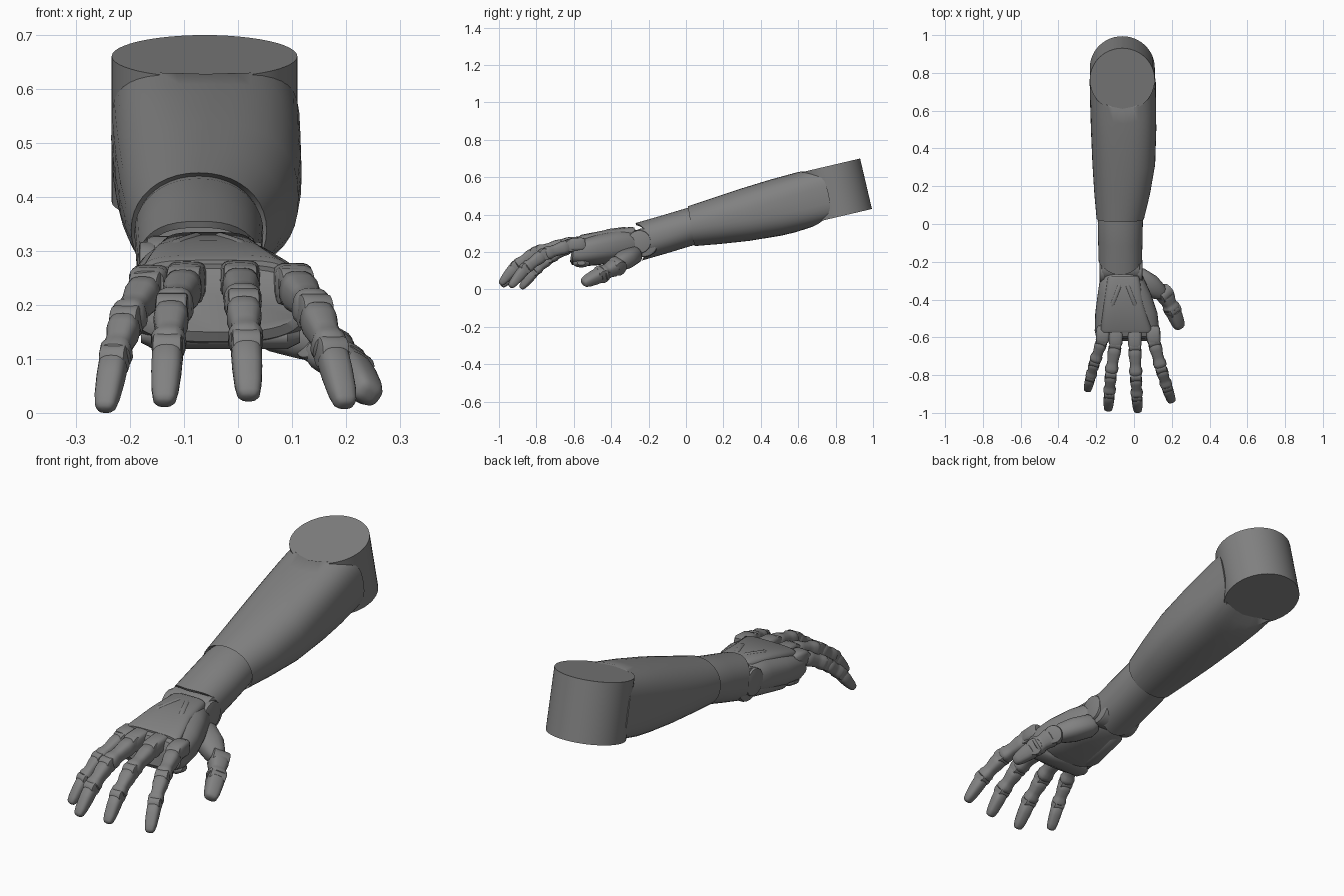
import bpy, bmesh, math
from mathutils import Vector, Matrix

# Dark grey finish used by every part
GREY = bpy.data.materials.new("dark_grey")
GREY.diffuse_color = (0.22, 0.22, 0.22, 1)


def finish(name, bm, angle=35):
    bmesh.ops.recalc_face_normals(bm, faces=bm.faces)
    me = bpy.data.meshes.new(name)
    bm.to_mesh(me)
    bm.free()
    me.materials.append(GREY)
    ob = bpy.data.objects.new(name, me)
    bpy.context.collection.objects.link(ob)
    bpy.context.view_layer.objects.active = ob
    bpy.ops.object.select_all(action='DESELECT')
    ob.select_set(True)
    bpy.ops.object.shade_smooth_by_angle(angle=math.radians(angle))
    return ob


def power(c, e):
    return math.copysign(abs(c) ** (2 / e), c)


def skin(name, rings, angle=35):
    """Bridge a list of point rings and cap both ends."""
    bm = bmesh.new()
    loops = [[bm.verts.new(p) for p in r] for r in rings]
    n = len(loops[0])
    for a, b in zip(loops, loops[1:]):
        for i in range(n):
            j = (i + 1) % n
            bm.faces.new((a[i], a[j], b[j], b[i]))
    bm.faces.new(loops[0])
    bm.faces.new(loops[-1][::-1])
    return finish(name, bm, angle)


def shell(name, sections, n=40, angle=35):
    """Sections: top (y, z), bottom (y, z), left x, right x, squareness, side notch."""
    rings = []
    for (yt, zt), (yb, zb), xl, xr, e, notch in sections:
        ring = []
        for i in range(n):
            a = 2 * math.pi * i / n
            c, s = power(math.cos(a), e), power(math.sin(a), e)
            ring.append(((xl + xr) / 2 + c * (xr - xl) / 2,
                         (yt + yb) / 2 + s * (yt - yb) / 2 + notch * c * c,
                         (zt + zb) / 2 + s * (zt - zb) / 2 + 0.23 * notch * c * c))
        rings.append(ring)
    return skin(name, rings, angle)


def frame(d, up=(0, 0, 1)):
    side = d.cross(Vector(up)).normalized()
    return side, side.cross(d).normalized()


def tube(name, p0, p1, sections, e=2.8, n=20, up=(0, 0, 1), angle=40):
    """Sections: position along the segment, half width, half height."""
    p0, p1 = Vector(p0), Vector(p1)
    d = p1 - p0
    side, nrm = frame(d, up)
    rings = []
    for t, w, h in sections:
        rings.append([p0 + d * t
                      + side * (w * power(math.cos(2 * math.pi * i / n), e))
                      + nrm * (h * power(math.sin(2 * math.pi * i / n), e)) for i in range(n)])
    return skin(name, rings, angle)


def drum(name, centre, axis, radius, length, bevel=0.006, n=32):
    bm = bmesh.new()
    bmesh.ops.create_cone(bm, cap_ends=True, segments=n, radius1=radius, radius2=radius, depth=length)
    if bevel:
        rim = [e for e in bm.edges if abs(e.verts[0].co.z - e.verts[1].co.z) < 1e-5]
        bmesh.ops.bevel(bm, geom=rim, offset=bevel, segments=2, affect='EDGES', profile=0.5)
    rot = Vector((0, 0, 1)).rotation_difference(Vector(axis)).to_matrix().to_4x4()
    bmesh.ops.transform(bm, matrix=Matrix.Translation(centre) @ rot, verts=bm.verts)
    return finish(name, bm)


# Elbow drum
drum("elbow", (-0.062, 0.795, 0.526), (0, -0.228, 0.973), 0.172, 0.277, 0, 48)

# Forearm shell, its end wrapping round the elbow, with a recessed wrist end
shell("forearm", [
    ((0.05, 0.435), (0.07, 0.255), -0.175, 0.03, 2.1, 0),
    ((0.01, 0.445), (0.045, 0.232), -0.198, 0.053, 2.1, 0),
    ((0.14, 0.488), (0.18, 0.243), -0.21, 0.085, 2.2, 0),
    ((0.29, 0.538), (0.34, 0.260), -0.220, 0.112, 2.4, 0),
    ((0.45, 0.587), (0.51, 0.288), -0.228, 0.118, 2.7, 0.02),
    ((0.53, 0.609), (0.59, 0.307), -0.232, 0.117, 3.0, 0.07),
    ((0.60, 0.628), (0.665, 0.332), -0.235, 0.115, 3.2, 0.13),
    ((0.72, 0.59), (0.77, 0.42), -0.15, 0.03, 2.5, 0)])

# Wrist cuff with a notched, hollow end
shell("wrist_cuff", [
    ((0.08, 0.445), (0.1, 0.25), -0.185, 0.04, 2.1, 0),
    ((0.0, 0.434), (0.035, 0.235), -0.192, 0.047, 2.1, 0),
    ((-0.12, 0.398), (-0.09, 0.197), -0.190, 0.045, 2.2, 0.02),
    ((-0.27, 0.355), (-0.235, 0.155), -0.187, 0.042, 2.3, 0.055),
    ((-0.265, 0.343), (-0.23, 0.168), -0.175, 0.03, 2.3, 0.055),
    ((-0.13, 0.36), (-0.12, 0.22), -0.16, 0.015, 2.2, 0)])

# Wrist hinge and side discs
drum("wrist_hinge", (-0.07, -0.225, 0.25), (1, 0, 0), 0.078, 0.205, 0.015)
for x in (-0.168, 0.03):
    drum("wrist_disc", (x, -0.25, 0.255), (1, 0, 0), 0.062, 0.03)

# Palm body, back plate and ridges
shell("palm", [
    ((-0.255, 0.310), (-0.245, 0.18), -0.165, 0.03, 2.6, 0),
    ((-0.28, 0.325), (-0.265, 0.165), -0.178, 0.045, 2.6, 0),
    ((-0.37, 0.322), (-0.37, 0.145), -0.192, 0.09, 2.6, 0),
    ((-0.47, 0.303), (-0.47, 0.130), -0.205, 0.124, 2.7, 0),
    ((-0.56, 0.282), (-0.57, 0.122), -0.208, 0.134, 2.8, 0),
    ((-0.595, 0.268), (-0.61, 0.132), -0.200, 0.126, 2.8, 0),
    ((-0.605, 0.25), (-0.62, 0.15), -0.18, 0.11, 2.8, 0)])
shell("hand_back_plate", [
    ((-0.275, 0.330), (-0.275, 0.25), -0.135, 0.025, 4, 0),
    ((-0.29, 0.335), (-0.29, 0.24), -0.142, 0.03, 4, 0),
    ((-0.42, 0.320), (-0.42, 0.23), -0.160, 0.05, 4, 0),
    ((-0.56, 0.292), (-0.56, 0.21), -0.178, 0.095, 4, 0),
    ((-0.575, 0.283), (-0.575, 0.21), -0.172, 0.09, 4, 0)])
for s in (-1, 1):
    tube("back_ridge", (-0.055 + s * 0.015, -0.31, 0.326), (-0.055 + s * 0.065, -0.44, 0.309),
         [(0, 0.008, 0.004), (0.15, 0.013, 0.011), (0.85, 0.013, 0.011), (1, 0.008, 0.004)], e=2)

# Palm pads below the knuckles and at the heel
tube("knuckle_pad", (-0.18, -0.56, 0.142), (0.115, -0.56, 0.142),
     [(0, 0.02, 0.012), (0.08, 0.045, 0.024), (0.92, 0.045, 0.024), (1, 0.02, 0.012)], e=2.2)
tube("heel_pad", (-0.12, -0.26, 0.21), (-0.145, -0.51, 0.152),
     [(0, 0.03, 0.02), (0.15, 0.05, 0.042), (0.85, 0.045, 0.03), (1, 0.03, 0.018)], e=2.2)

PHALANX = [(0.03, 0.72, 0.78), (0.12, 1, 1), (0.30, 1.02, 1.04), (0.55, 0.86, 0.88),
           (0.70, 0.88, 0.9), (0.80, 1.04, 1.02), (0.92, 1.0, 0.98), (0.98, 0.75, 0.75)]
FINGERTIP = [(0.05, 0.78, 0.8), (0.13, 0.98, 1), (0.4, 0.96, 0.94), (0.75, 0.86, 0.76),
             (0.93, 0.72, 0.58), (0.99, 0.52, 0.4), (1.01, 0.25, 0.2)]


def digit(name, joints, size, up=(0, 0, 1)):
    """Tapering phalanges with a hinge drum at each joint."""
    joints = [Vector(j) for j in joints]
    last = len(joints) - 2
    for k in range(last + 1):
        p, q = joints[k], joints[k + 1]
        r = size * (1 - 0.07 * k)
        prof = FINGERTIP if k == last else PHALANX
        tube(f"{name}_segment_{k + 1}", p, q, [(t, w * r, h * r * 1.03) for t, w, h in prof], up=up)
        side, nrm = frame(q - p, up)
        drum(f"{name}_joint_{k + 1}", p, side, r * 1.02, r * 1.85, 0.006, 20)


# Four fingers: knuckle, two joints, tip
FINGERS = {
    "little_finger": [(-0.168, -0.615, 0.232), (-0.207, -0.728, 0.170), (-0.229, -0.808, 0.10), (-0.247, -0.882, 0.006)],
    "ring_finger": [(-0.098, -0.635, 0.238), (-0.122, -0.790, 0.190), (-0.130, -0.895, 0.118), (-0.137, -0.985, 0.018)],
    "middle_finger": [(0.004, -0.645, 0.240), (0.010, -0.805, 0.198), (0.015, -0.910, 0.126), (0.020, -0.992, 0.028)],
    "index_finger": [(0.105, -0.620, 0.235), (0.142, -0.760, 0.188), (0.173, -0.860, 0.113), (0.200, -0.940, 0.014)],
}
for name, joints in FINGERS.items():
    digit(name, joints, 0.031 if name == "little_finger" else 0.034)
    # Knuckle block joining the finger to the palm
    k = Vector(joints[0])
    tube(name + "_knuckle", (k.x * 0.95, -0.54, k.z + 0.008), k + Vector((0, -0.012, 0.004)),
         [(0, 0.03, 0.028), (0.2, 0.038, 0.036), (0.85, 0.036, 0.034), (1, 0.03, 0.027)], e=4)

# Thumb: fleshy base, then two segments
tube("thumb_base", (0.0, -0.265, 0.195), (0.155, -0.375, 0.13),
     [(0, 0.035, 0.03), (0.15, 0.055, 0.048), (0.55, 0.06, 0.05), (0.85, 0.046, 0.043), (0.98, 0.03, 0.03)], e=2.4)
digit("thumb", [(0.160, -0.37, 0.125), (0.203, -0.452, 0.082), (0.244, -0.552, 0.034)], 0.041, up=(0.5, 0, 0.87))
